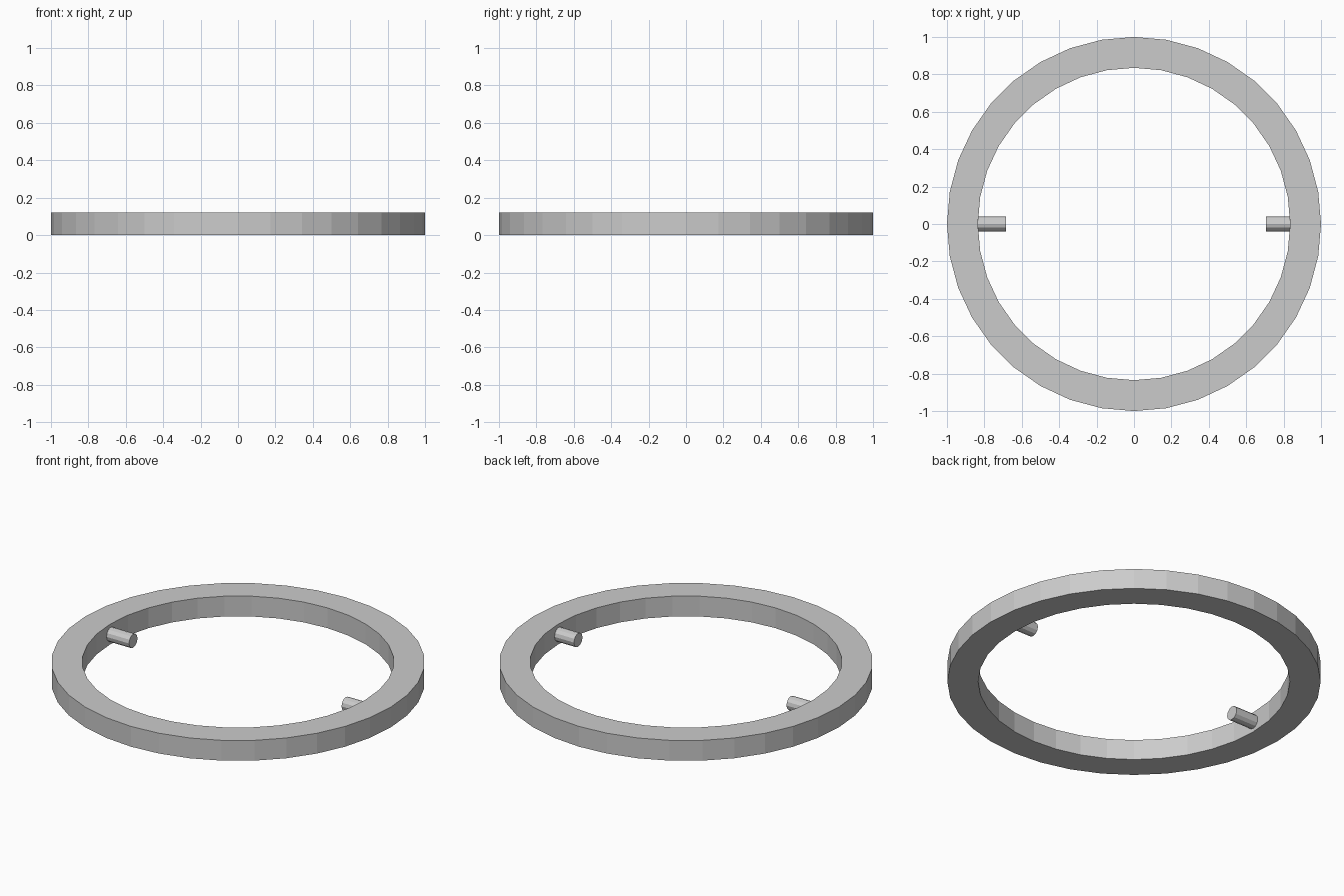
import bpy, bmesh, math

if "Cube" in bpy.data.objects:
    bpy.data.objects.remove(bpy.data.objects["Cube"])

HEIGHT = 0.12
SIDES = 36


def link(bm, name):
    bmesh.ops.recalc_face_normals(bm, faces=bm.faces)
    mesh = bpy.data.meshes.new(name)
    bm.to_mesh(mesh)
    bm.free()
    obj = bpy.data.objects.new(name, mesh)
    bpy.context.collection.objects.link(obj)
    return obj


# Flat ring: a rectangular section turned around z
bm = bmesh.new()
section = [(0.835, 0), (1.0, 0), (1.0, HEIGHT), (0.835, HEIGHT)]
verts = [bm.verts.new((r, 0, z)) for r, z in section]
edges = [bm.edges.new((verts[i], verts[(i + 1) % 4])) for i in range(4)]
bmesh.ops.spin(bm, geom=verts + edges, cent=(0, 0, 0), axis=(0, 0, 1),
               angle=math.tau, steps=SIDES, use_merge=True)
bmesh.ops.remove_doubles(bm, verts=bm.verts, dist=1e-4)
link(bm, "ring")


# Inward pins, rooted in the ring
def pin(name, x_tip, x_root):
    bm = bmesh.new()
    bmesh.ops.create_cone(bm, cap_ends=True, segments=12, radius1=0.04,
                          radius2=0.04, depth=abs(x_root - x_tip))
    obj = link(bm, name)
    obj.rotation_euler.y = math.pi / 2
    obj.location = ((x_tip + x_root) / 2, 0, HEIGHT / 2)


pin("left_pin", -0.685, -0.845)
pin("right_pin", 0.705, 0.865)
